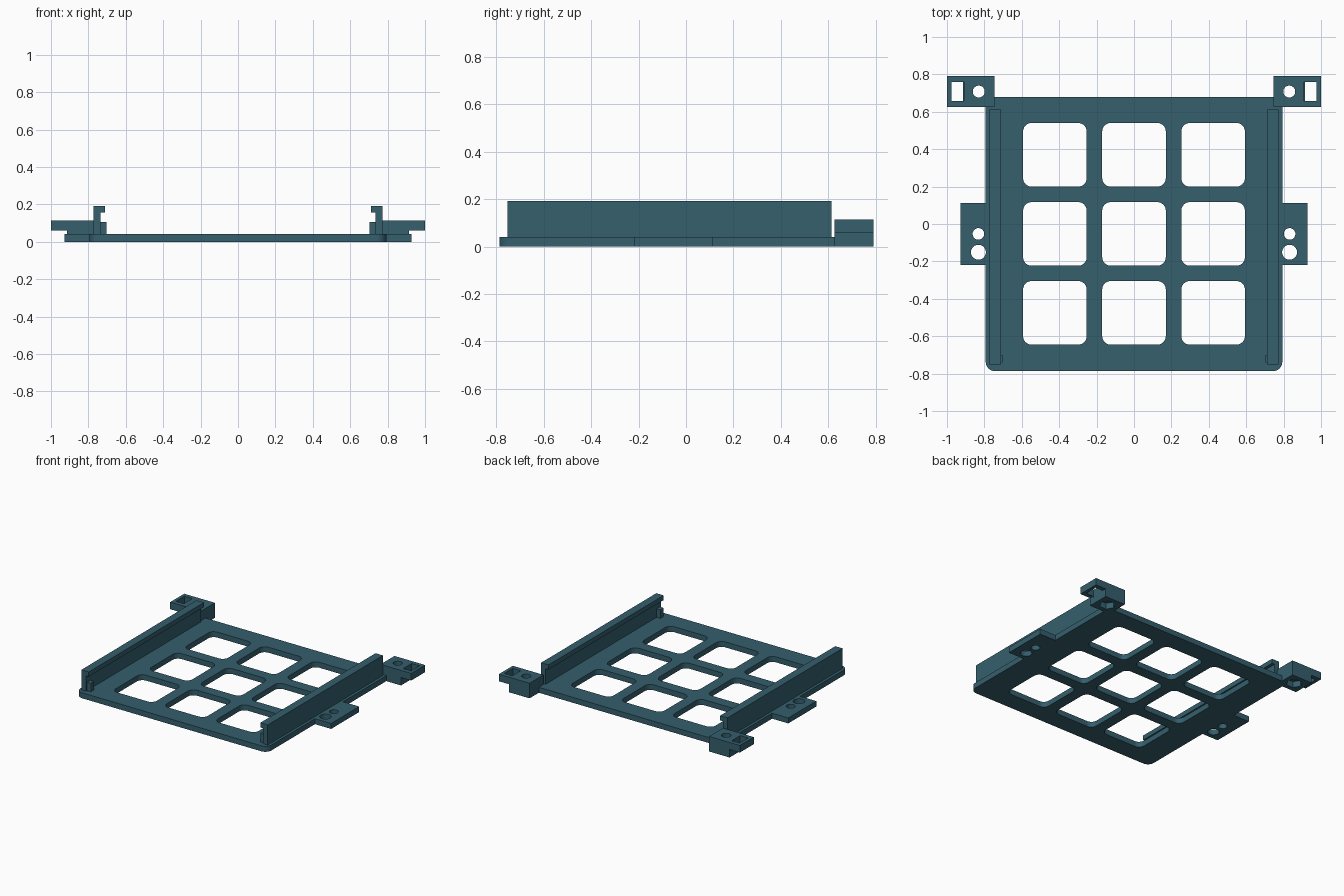
import bpy, bmesh
from math import sin, cos, pi, radians
from mathutils import Matrix

if "Cube" in bpy.data.objects:
    bpy.data.objects.remove(bpy.data.objects["Cube"])

mat = bpy.data.materials.new("teal")
mat.diffuse_color = (0.035, 0.115, 0.155, 1)
mat.use_nodes = True
mat.node_tree.nodes["Principled BSDF"].inputs["Base Color"].default_value = mat.diffuse_color


def ring(cx, cy, r, n=32, turn=0.0):
    return [(cx + r * cos(turn + 2 * pi * i / n), cy + r * sin(turn + 2 * pi * i / n)) for i in range(n)]


def rect(x0, x1, y0, y1, r=0.0, n=6):
    if r == 0:
        return [(x0, y0), (x1, y0), (x1, y1), (x0, y1)]
    pts = []
    for k, (cx, cy) in enumerate([(x1 - r, y1 - r), (x0 + r, y1 - r), (x0 + r, y0 + r), (x1 - r, y0 + r)]):
        pts += [(cx + r * cos(pi / 2 * (k + i / n)), cy + r * sin(pi / 2 * (k + i / n))) for i in range(n + 1)]
    return pts


def evaluated_mesh(ob):
    dg = bpy.context.evaluated_depsgraph_get()
    return bpy.data.meshes.new_from_object(ob.evaluated_get(dg))


def prism(name, loops, a, b, along_y=False):
    """Filled outline (first loop) with holes (other loops), extruded from a to b."""
    cu = bpy.data.curves.new(name, 'CURVE')
    cu.dimensions, cu.fill_mode, cu.extrude = '2D', 'BOTH', (b - a) / 2
    for pts in loops:
        s = cu.splines.new('POLY')
        s.points.add(len(pts) - 1)
        for p, (x, y) in zip(s.points, pts):
            p.co = (x, y, 0, 1)
        s.use_cyclic_u = True
    tmp = bpy.data.objects.new(name + "_curve", cu)
    bpy.context.collection.objects.link(tmp)
    me = evaluated_mesh(tmp)
    bpy.data.objects.remove(tmp)
    mid = (a + b) / 2
    if along_y:
        me.transform(Matrix.Translation((0, mid, 0)) @ Matrix.Rotation(radians(90), 4, 'X'))
    else:
        me.transform(Matrix.Translation((0, 0, mid)))
    bm = bmesh.new()
    bm.from_mesh(me)
    bmesh.ops.remove_doubles(bm, verts=bm.verts, dist=1e-5)
    bmesh.ops.recalc_face_normals(bm, faces=bm.faces)
    for f in bm.faces:
        f.smooth = False
    bm.to_mesh(me)
    bm.free()
    me.materials.clear()
    me.materials.append(mat)
    ob = bpy.data.objects.new(name, me)
    bpy.context.collection.objects.link(ob)
    return ob


def cut(ob, cutters):
    for c in cutters:
        m = ob.modifiers.new("cut", 'BOOLEAN')
        m.operation, m.solver, m.object = 'DIFFERENCE', 'EXACT', c
    me = evaluated_mesh(ob)
    ob.modifiers.clear()
    ob.data = me
    for c in cutters:
        bpy.data.objects.remove(c)


def mirror_x(ob):
    m = ob.modifiers.new("mirror", 'MIRROR')
    m.use_mirror_merge = False


# Base plate with side tabs, nine windows and tab screw holes
r = 0.05
corner = [(0.793 - r + r * sin(pi / 2 * i / 8), -0.787 + r - r * cos(pi / 2 * i / 8)) for i in range(9)]
half = corner + [(0.793, -0.22), (0.927, -0.22), (0.927, 0.112), (0.793, 0.112),
                 (0.793, 0.625), (0.745, 0.625), (0.745, 0.68)]
outline = half + [(-x, y) for x, y in reversed(half)]
holes = [rect(cx - 0.17, cx + 0.17, cy - 0.17, cy + 0.17, 0.045)
         for cx in (-0.423, 0, 0.423) for cy in (-0.475, -0.053, 0.37)]
for sx in (-1, 1):
    holes += [ring(sx * 0.832, -0.053, 0.031), ring(sx * 0.832, -0.151, 0.04)]
prism("base_plate", [outline] + holes, 0, 0.041)

# Guide rails with inward lip
rail = [(0.735, 0.041), (0.773, 0.041), (0.773, 0.192), (0.712, 0.192), (0.712, 0.157), (0.735, 0.157)]
mirror_x(prism("guide_rail", [rail], -0.752, 0.613, True))

# Small end stops at the front of the rails
mirror_x(prism("rail_stop", [rect(0.703, 0.735, -0.74, -0.7)], 0.041, 0.105))

# Rear mounting ears: stepped block, screw hole, nut recess, strap slot
step = [(0.745, 0), (0.915, 0), (0.915, 0.06), (1.0, 0.06), (1.0, 0.113), (0.745, 0.113)]
ear = prism("mounting_ear", [step], 0.625, 0.79, True)
cut(ear, [prism("screw_cutter", [ring(0.83, 0.708, 0.032)], -0.1, 0.2),
          prism("nut_cutter", [ring(0.83, 0.708, 0.056, 6)], -0.1, 0.045),
          prism("slot_cutter", [rect(0.91, 0.976, 0.658, 0.758)], 0.05, 0.2)])
# Slot reaches just past the step, so it also opens below
mirror_x(ear)
